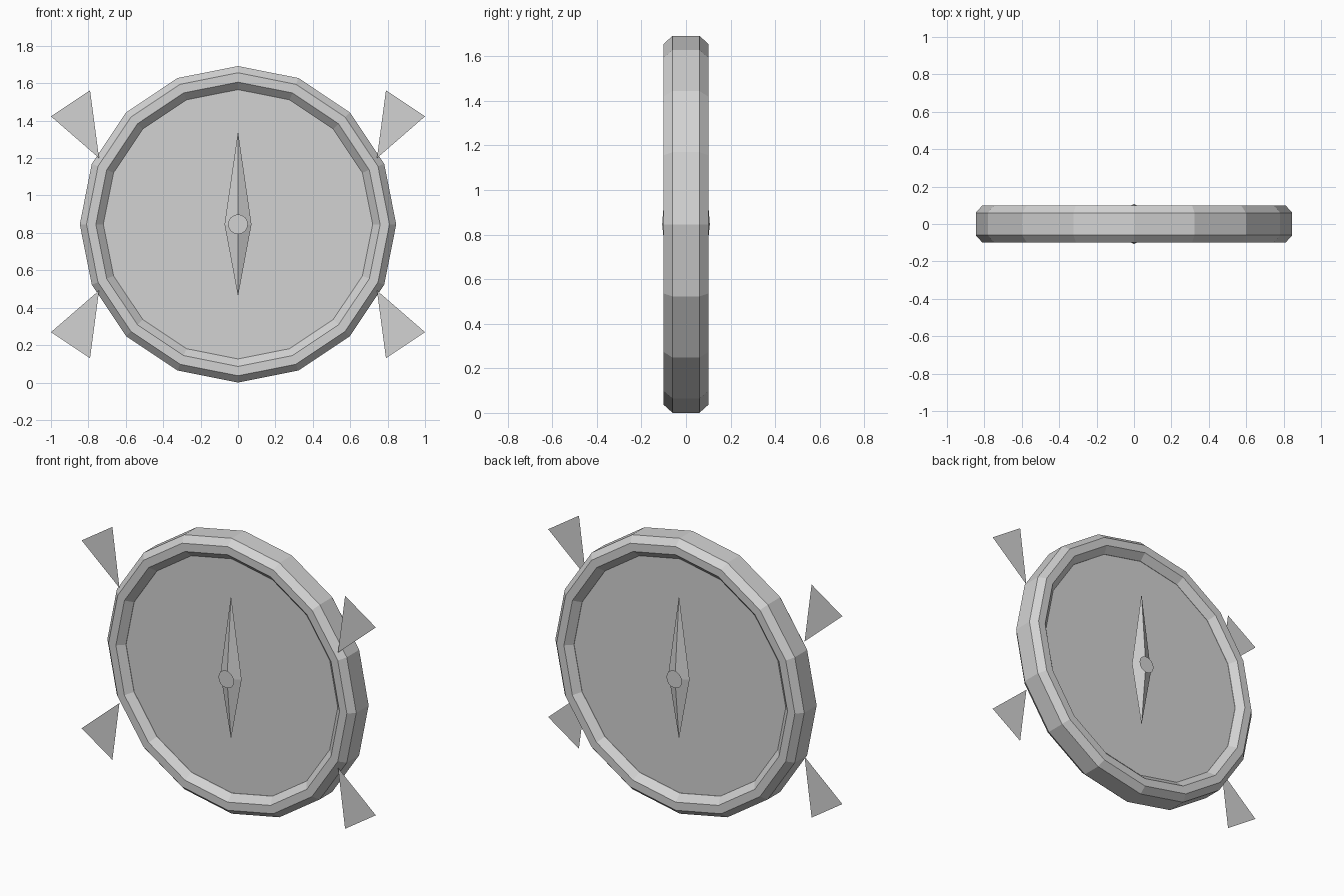
import bpy, math

if "Cube" in bpy.data.objects:
    bpy.data.objects.remove(bpy.data.objects["Cube"])

C = 0.846          # height of the centre
SIDES = 16

mat = bpy.data.materials.new("light grey")
mat.diffuse_color = (0.65, 0.65, 0.65, 1)
mat.use_nodes = True
mat.node_tree.nodes["Principled BSDF"].inputs["Base Color"].default_value = mat.diffuse_color


def add(name, verts, faces):
    mesh = bpy.data.meshes.new(name)
    mesh.from_pydata(verts, [], faces)
    mesh.materials.append(mat)
    mesh.update()
    obj = bpy.data.objects.new(name, mesh)
    bpy.context.collection.objects.link(obj)
    return obj


def circle(r, y, n=SIDES):
    return [(r * math.sin(2 * math.pi * i / n), y, C + r * math.cos(2 * math.pi * i / n))
            for i in range(n)]


# Rim: octagonal profile (radius, y) swept around 16 steps
profile = [(0.846, -0.06), (0.846, 0.06), (0.81, 0.10), (0.76, 0.10),
           (0.72, 0.06), (0.72, -0.06), (0.76, -0.10), (0.81, -0.10)]
P = len(profile)
verts = [v for r, y in profile for v in circle(r, y)]
faces = []
for p in range(P):
    for i in range(SIDES):
        a, b = p * SIDES, ((p + 1) % P) * SIDES
        j = (i + 1) % SIDES
        faces.append((a + i, b + i, b + j, a + j))
add("rim", verts, faces)

# Dial faces, needles and hubs on both sides
for side, s in (("front", -1), ("back", 1)):
    def flip(f):
        return f if s < 0 else f[::-1]

    ring = tuple(range(SIDES))
    add(side + "_dial", circle(0.722, s * 0.058), [flip(ring)])
    base = 0.068 * s
    add(side + "_needle",
        [(0, base, C + 0.496), (0.072, base, C), (0, base, C - 0.385),
         (-0.072, base, C), (0, s * 0.107, C)],
        [flip((i, (i + 1) % 4, 4)) for i in range(4)])
    add(side + "_hub", circle(0.053, s * 0.114), [flip(ring)])

# Four flat corner fins near the front of the rim
for sx in (1, -1):
    for sz in (1, -1):
        pts = [(0.743, 0.354), (0.791, 0.716), (1.0, 0.577)]
        face = (0, 1, 2) if sx * sz > 0 else (2, 1, 0)
        add("corner_fin", [(sx * x, -0.09, C + sz * z) for x, z in pts], [face])
